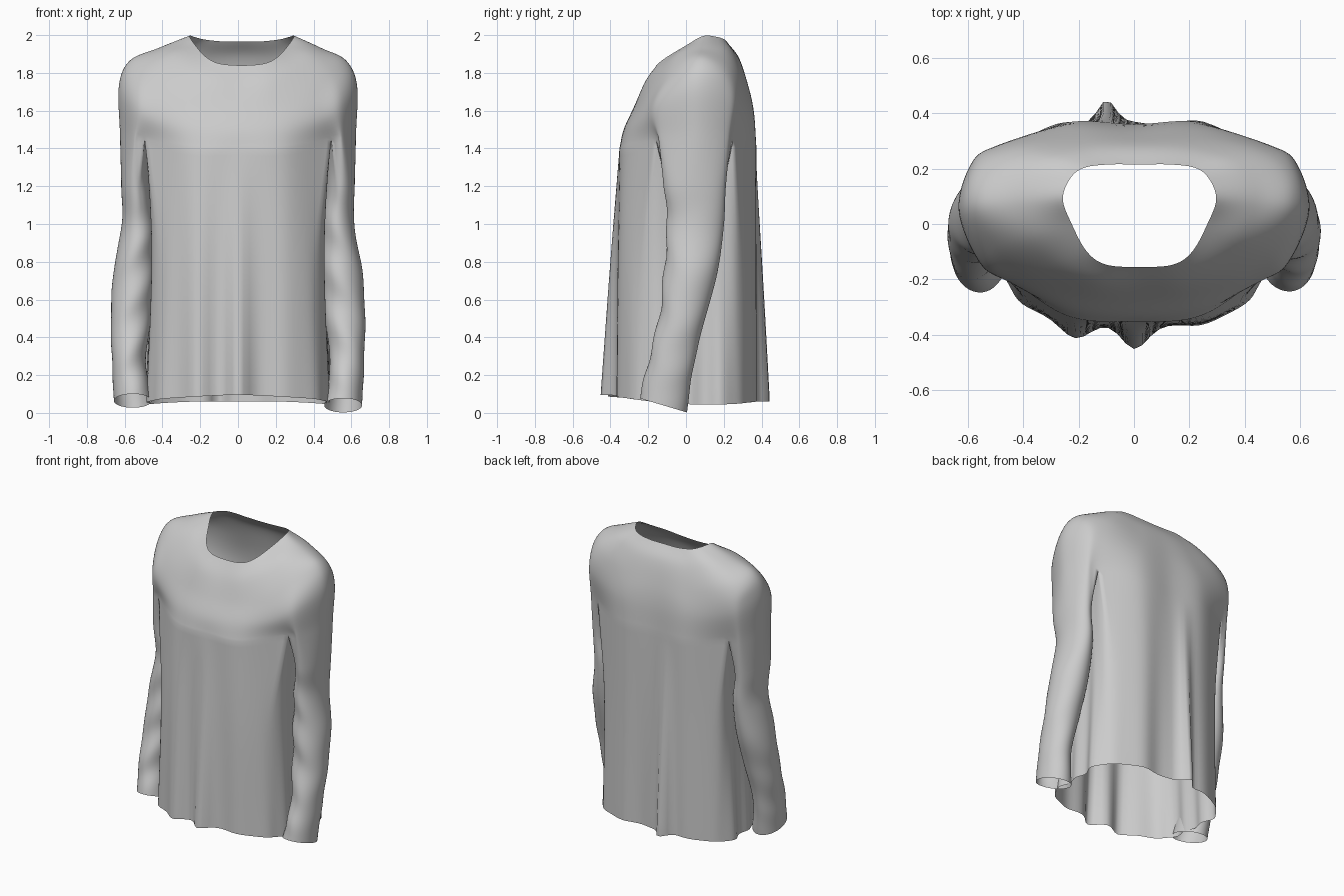
import bpy, bmesh
from math import sin, cos, exp, radians
from mathutils import Vector

if "Cube" in bpy.data.objects:
    bpy.data.objects.remove(bpy.data.objects["Cube"])

M = 8   # samples per control segment


def cr(a, b, c, d, t):
    return 0.5 * (2*b + (c-a)*t + (2*a-5*b+4*c-d)*t*t + (3*b-a-3*c+d)*t**3)


def spline(pts, steps, closed=False):
    pts = [Vector(p) for p in pts]
    n = len(pts)
    ext = [pts[-1]] + pts + pts[:2] if closed else [2*pts[0]-pts[1]] + pts + [2*pts[-1]-pts[-2]]
    out = [cr(*ext[i:i+4], k/steps) for i in range(n if closed else n-1) for k in range(steps)]
    return out if closed else out + [pts[-1]]


def ring(half, shift=0):
    # half outline, front centre to back centre, mirrored to a closed loop
    full = half + [(-x, y, z) for x, y, z in half[-2:0:-1]]
    return [p + Vector((shift, 0, 0)) for p in spline(full, M, True)]


def loft(bm, rings, steps, shape=None):
    cols = [spline(c, steps) for c in zip(*rings)]
    if shape:
        cols = [[shape(p) for p in c] for c in cols]
    vs = [[bm.verts.new(p) for p in c] for c in cols]
    for i in range(len(vs)):
        a, b = vs[i-1], vs[i]
        for k in range(len(a)-1):
            bm.faces.new((a[k], b[k], b[k+1], a[k+1]))


# Yoke: neckline, shoulders, down to the underarm
neck = [(0, -.155, 1.84), (.12, -.147, 1.85), (.19, -.10, 1.885), (.245, 0, 1.945), (.277, .09, 1.995),
        (.25, .165, 1.99), (.20, .203, 1.977), (.11, .215, 1.967), (0, .215, 1.965)]
upper = [(0, -.22, 1.74), (.16, -.21, 1.76), (.30, -.14, 1.82), (.38, -.04, 1.90), (.43, .07, 1.93),
         (.41, .17, 1.925), (.33, .24, 1.91), (.17, .275, 1.88), (0, .28, 1.88)]
shoulder = [(0, -.28, 1.61), (.2, -.265, 1.62), (.39, -.19, 1.69), (.50, -.08, 1.80), (.57, .06, 1.865),
            (.55, .195, 1.83), (.43, .28, 1.79), (.20, .325, 1.74), (0, .325, 1.74)]
chest = [(0, -.33, 1.5), (.23, -.308, 1.51), (.44, -.215, 1.56), (.55, -.14, 1.65), (.63, .05, 1.73),
         (.585, .22, 1.69), (.49, .285, 1.64), (.24, .355, 1.6), (0, .35, 1.6)]
under = [(0, -.352, 1.4), (.25, -.328, 1.4), (.495, -.16, 1.45), (.56, -.13, 1.46), (.625, .05, 1.48),
         (.58, .21, 1.46), (.50, .25, 1.45), (.25, .365, 1.42), (0, .36, 1.42)]
# Body: waist and hem
waist = [(0, -.365, .8), (.24, -.352, .8), (.42, -.245, .8), (.455, -.12, .8), (.455, .04, .8),
         (.46, .18, .8), (.43, .28, .8), (.22, .367, .8), (0, .36, .8)]
hem = [(0, -.375, .095), (.24, -.36, .085), (.435, -.26, .07), (.475, -.13, .055), (.48, .04, .045),
       (.49, .19, .045), (.43, .29, .05), (.22, .367, .06), (0, .36, .06)]

bm = bmesh.new()
D = ring(under)
loft(bm, [ring(neck, .02), ring(upper, .01), ring(shoulder), ring(chest), D], 7)

# Underarm gusset joining the front and back creases
bridge = spline([under[2], (.48, -.05, 1.42), (.475, .05, 1.42), (.48, .15, 1.42), under[6]], M)
left_bridge = [Vector((-p.x, p.y, p.z)) for p in reversed(bridge)]
body_top = D[:2*M] + bridge + D[6*M+1:10*M] + left_bridge + D[14*M+1:]


def drape(p):
    # hanging folds that deepen toward the hem
    g = max(0, min(1, (1.4 - p.z) / 1.3))
    x, q = p.x, p.copy()
    side = exp(-(x/.36)**4)
    if p.y < 0:
        q.y -= g * side * (.07*exp(-(x/.06)**2) + .045*exp(-((x+.22)/.07)**2)
                           + .008*sin(26*x + 1.0))
    else:
        q.y += g * side * (.085*exp(-((x+.1)/.045)**2) + .010*sin(24*x + 2))
    q.x += (1 if x > 0 else -1) * g * (1-side) * .012*sin(38*p.y + 1)
    return q


loft(bm, [body_top, ring(waist), ring(hem)], 16, drape)

# Sleeves: (x, y, z, rx, ry)
path = [(.543, .045, 1.2, .075, .165), (.53, .05, 1.0, .085, .15), (.55, .025, .75, .108, .14),
        (.567, -.022, .5, .106, .12), (.577, -.082, .25, .09, .12), (.557, -.12, .04, .10, .125)]
n = 4*M
angles = [-110 + 220*i/n for i in range(n+1)] + [110 + 140*i/n for i in range(1, n)]
rings = [D[2*M:6*M+1] + bridge[-2:0:-1]]
for x, y, z, rx, ry in path:
    tilt = .3 if z < .1 else .1
    rings.append([Vector((x + rx*cos(radians(a)), y + ry*sin(radians(a)),
                          z - tilt*ry*sin(radians(a)))) for a in angles])


def sleeve_shape(side):
    def shape(p):
        # faint diagonal wrinkles, strongest on the front of the forearm
        g = max(0, min(1, (1.25 - p.z)*3)) * max(0, min(1, p.z*5))
        front = max(0, min(1, .5 - 4*(p.y - .15*(p.z - .4))))
        v = .006 * g * front * sin(24*p.z + 20*p.x + 2*side)
        lift = .025*max(0, 1 - p.z) if side < 0 else 0
        return Vector((side*(p.x + v*.4), p.y + v, p.z + lift))
    return shape


for s in (1, -1):
    loft(bm, rings, 9, sleeve_shape(s))

# Weld the panels into one smooth shell
bmesh.ops.remove_doubles(bm, verts=bm.verts, dist=.0005)
bmesh.ops.recalc_face_normals(bm, faces=bm.faces)
for f in bm.faces:
    f.smooth = True
me = bpy.data.meshes.new("long_sleeve_shirt")
bm.to_mesh(me)
bm.free()
bpy.context.collection.objects.link(bpy.data.objects.new("long_sleeve_shirt", me))
